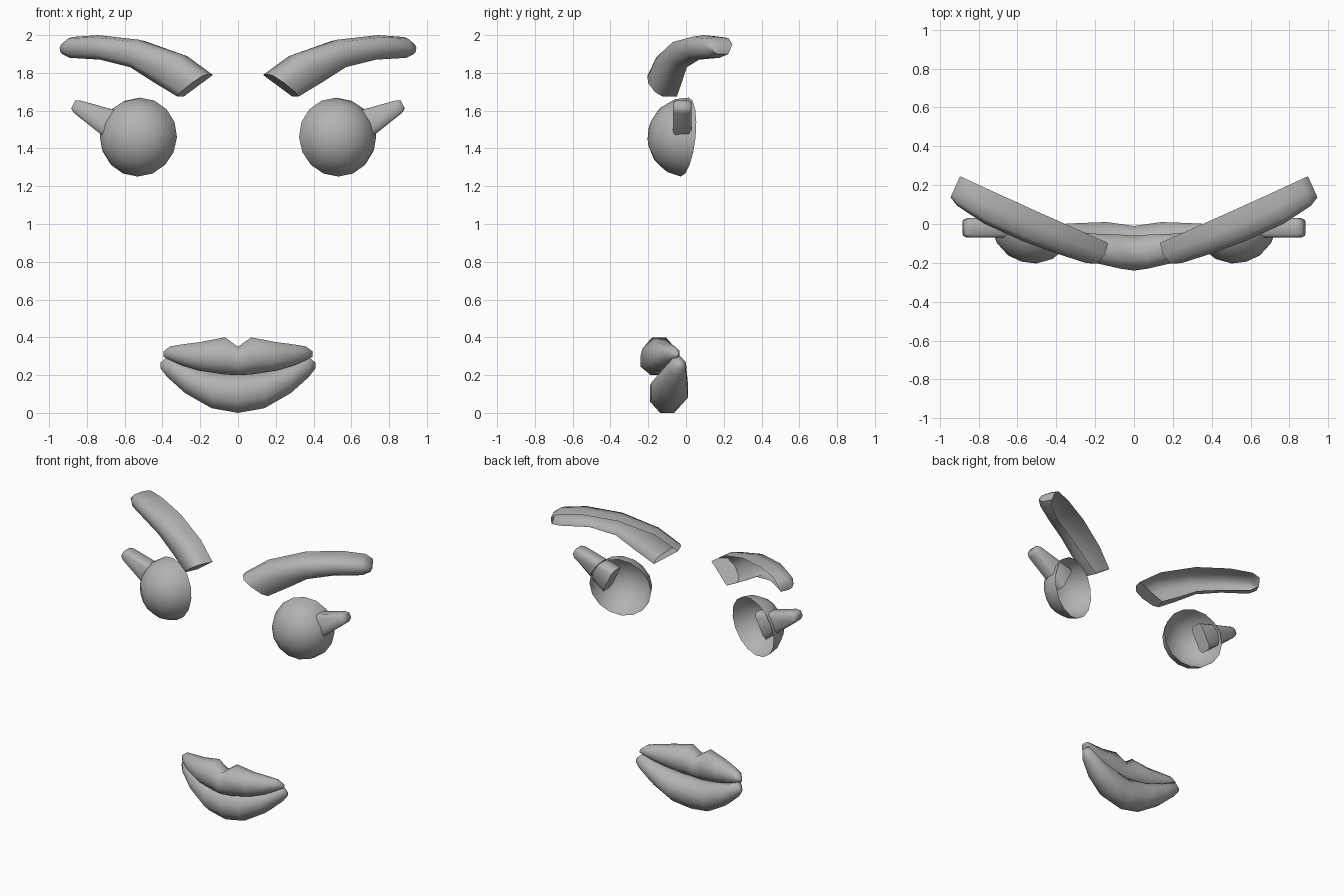
import bpy, bmesh, math
from mathutils import Matrix, Vector

if "Cube" in bpy.data.objects:
    bpy.data.objects.remove(bpy.data.objects["Cube"])

grey = bpy.data.materials.new("plain_grey")
grey.diffuse_color = (0.45, 0.45, 0.45, 1)
grey.use_nodes = True
grey.node_tree.nodes["Principled BSDF"].inputs["Base Color"].default_value = grey.diffuse_color


def finish(name, bm, angle=45):
    bmesh.ops.recalc_face_normals(bm, faces=bm.faces)
    me = bpy.data.meshes.new(name)
    bm.to_mesh(me)
    bm.free()
    me.materials.append(grey)
    ob = bpy.data.objects.new(name, me)
    bpy.context.collection.objects.link(ob)
    bpy.ops.object.select_all(action='DESELECT')
    ob.select_set(True)
    bpy.context.view_layer.objects.active = ob
    bpy.ops.object.shade_smooth_by_angle(angle=math.radians(angle))
    return ob


def loft(rings, closed=True):
    """Skin rings of points and cap both ends; an open loft leaves one side free."""
    bm = bmesh.new()
    vs = [[bm.verts.new(p) for p in r] for r in rings]
    n = len(vs[0])
    for a, b in zip(vs, vs[1:]):
        for i in range(n if closed else n - 1):
            j = (i + 1) % n
            bm.faces.new((a[i], a[j], b[j], b[i]))
    bm.faces.new(vs[0])
    bm.faces.new(vs[-1])
    return bm


def flip(bm, side):
    if side < 0:
        bmesh.ops.scale(bm, vec=(-1, 1, 1), verts=bm.verts)


def face_out(ob, centre):
    """Make an open shell face away from a point behind it."""
    p = ob.data.polygons
    if sum(f.area * f.normal.dot(f.center - Vector(centre)) for f in p) < 0:
        ob.data.flip_normals()


# Eyebrow: shell open at the back, swept backwards towards the temple
# (top x, top z, bottom x, bottom z, depth, start of the lower lip)
BROW = [(.125, 1.795, .28, 1.675, .14, .12), (.26, 1.895, .40, 1.75, .155, .3),
        (.49, 1.975, .52, 1.83, .17, .45), (.71, 2.0, .68, 1.87, .17, .5),
        (.85, 1.99, .85, 1.88, .145, .35), (.895, 1.955, .895, 1.90, .12, .2)]


def eyebrow(side, label):
    n = Vector((.41, -.91, 0))
    rings = []
    for xt, zt, xb, zb, deep, lip_start in BROW:
        ring = []
        for d, h in [(0, .95), (.45, 1), (.85, .92), (1, .6), (.93, .2), (.72, 0), (lip_start, 0)]:
            x, z = xb + (xt - xb) * h, zb + (zt - zb) * h
            y = -.155 + .43 * x + .02 * x * x
            ring.append((x + n.x * deep * d, y + n.y * deep * d, z))
        rings.append(ring)
    bm = loft(rings, closed=False)
    flip(bm, side)
    face_out(finish(label + "_eyebrow", bm, 60), (side * .5, .06, 1.88))


# Eye: half-sphere shell, open at the back and turned slightly outwards
def eye(side, label):
    bm = bmesh.new()
    bmesh.ops.create_uvsphere(bm, u_segments=16, v_segments=8, radius=.21)
    bmesh.ops.delete(bm, geom=[v for v in bm.verts if v.co.z < -.01], context='VERTS')
    m = (Matrix.Translation((.525, -.007, 1.46)) @ Matrix.Rotation(math.radians(16), 4, 'Z')
         @ Matrix.Rotation(math.radians(-6), 4, 'X') @ Matrix.Rotation(math.radians(90), 4, 'X')
         @ Matrix.Diagonal((1, 1, .93, 1)))
    bmesh.ops.transform(bm, matrix=m, verts=bm.verts)
    flip(bm, side)
    face_out(finish(label + "_eye", bm), (side * .525, 0, 1.46))


# Eyelash: tapered rounded block from inside the eye to the outer corner
def eyelash(side, label):
    rings = []
    for x, z, w, d in [(.60, 1.493, .19, .10), (.85, 1.62, .075, .10), (.872, 1.632, .05, .08)]:
        ring = []
        for u, v in [(-.5, -.35), (-.35, -.5), (.35, -.5), (.5, -.35),
                     (.5, .35), (.35, .5), (-.35, .5), (-.5, .35)]:
            ring.append((x - .45 * w * u, -.02 + d * v, z + .89 * w * u))
        rings.append(ring)
    bm = loft(rings)
    flip(bm, side)
    finish(label + "_eyelash", bm, 65)


for side, label in ((1, "right"), (-1, "left")):
    eyebrow(side, label)
    eye(side, label)
    eyelash(side, label)


# Lips: rounded sections (x, top, bottom, front, back) mirrored across the middle
def lip(name, half):
    rings = []
    for x, zt, zb, yf, yb in [(-s[0], *s[1:]) for s in half[:0:-1]] + half:
        ring = []
        for k in range(8):
            a = math.pi * (k + .5) / 4
            c, s = math.cos(a) / .924, math.sin(a) / .924
            ring.append((x, (yf + yb) / 2 + c * (yb - yf) / 2, (zt + zb) / 2 + s * (zt - zb) / 2))
        rings.append(ring)
    finish(name, loft(rings), 75)


lip("upper_lip", [(0, .35, .20, -.24, -.06), (.07, .40, .203, -.23, -.055),
                  (.20, .375, .223, -.20, -.05), (.30, .362, .253, -.15, -.04),
                  (.36, .352, .28, -.11, -.035), (.395, .325, .298, -.07, -.04)])
lip("lower_lip", [(0, .203, 0, -.19, -.01), (.14, .213, .025, -.185, .01),
                  (.28, .255, .105, -.14, .005), (.375, .298, .19, -.09, 0),
                  (.41, .265, .235, -.05, -.02)])
